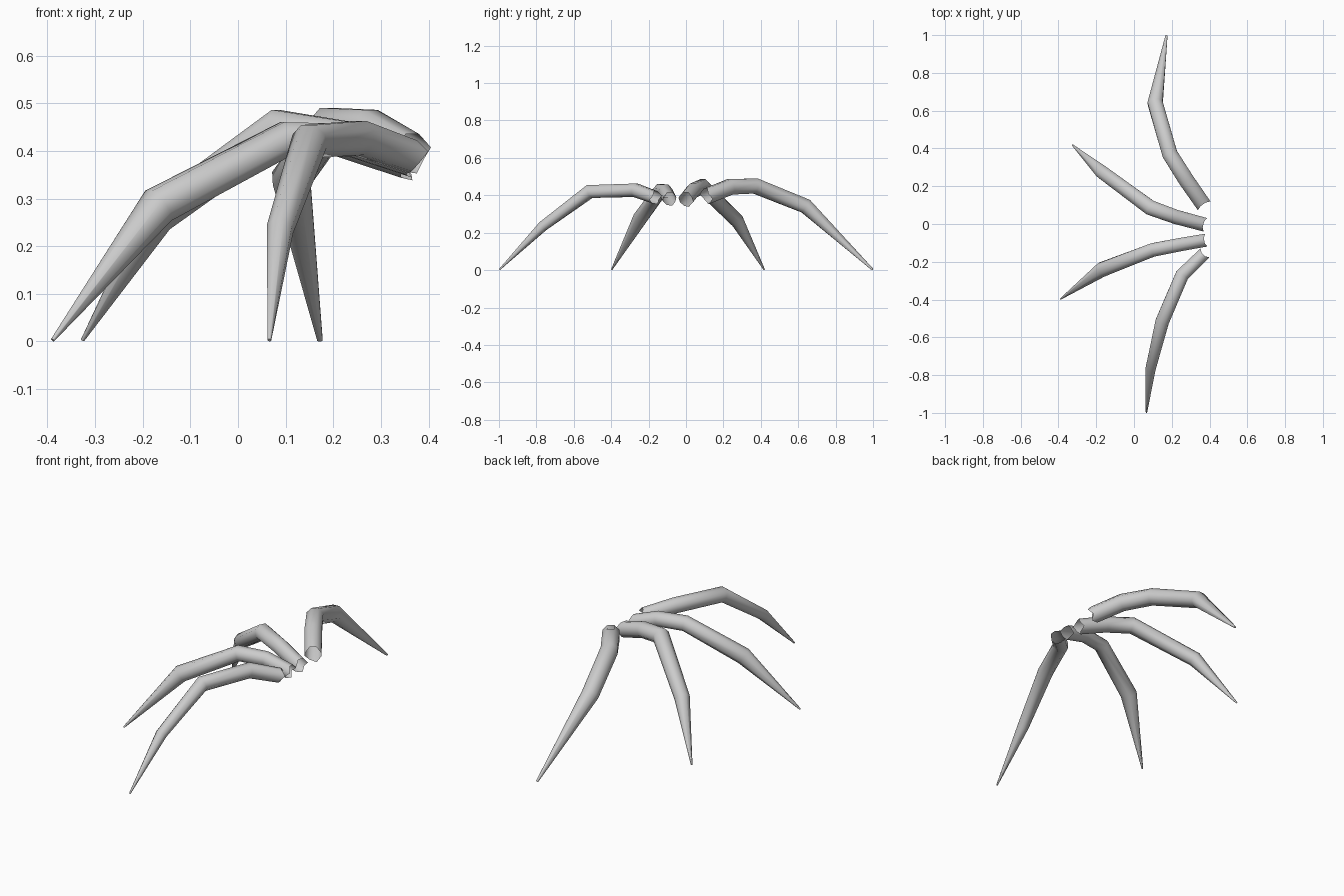
import bpy, bmesh, math
from mathutils import Vector

if "Cube" in bpy.data.objects:
    bpy.data.objects.remove(bpy.data.objects["Cube"])

SIDES = 8


def leg(name, path):
    """Tapered tube along (x, y, z, radius) points from root to claw tip; root is left open."""
    pts = [Vector(p[:3]) for p in path]
    bm = bmesh.new()
    rings = []
    for i, p in enumerate(pts):
        # ring lies in the plane bisecting the two neighbouring segments
        before = (p - pts[i - 1]).normalized() if i else Vector()
        after = (pts[i + 1] - p).normalized() if i < len(pts) - 1 else Vector()
        t = (before + after).normalized()
        side = t.cross(Vector((0, 0, 1))).normalized()
        up = side.cross(t)
        ring = []
        for k in range(SIDES):
            a = 2 * math.pi * (k + 0.5) / SIDES
            co = p + (side * math.cos(a) + up * math.sin(a)) * path[i][3]
            if i == 0:  # torn edge at the root
                co -= t * (0.012 if k % 3 == 0 else -0.006)
            if i == len(pts) - 1:
                co.z = max(co.z, 0)
            ring.append(bm.verts.new(co))
        rings.append(ring)
    for a, b in zip(rings, rings[1:]):
        for k in range(SIDES):
            n = (k + 1) % SIDES
            bm.faces.new((a[k], a[n], b[n], b[k]))
    bm.faces.new(rings[-1])
    bmesh.ops.recalc_face_normals(bm, faces=bm.faces)
    me = bpy.data.meshes.new(name)
    bm.to_mesh(me)
    bm.free()
    ob = bpy.data.objects.new(name, me)
    bpy.context.collection.objects.link(ob)
    bpy.context.view_layer.objects.active = ob
    ob.select_set(True)
    bpy.ops.object.shade_smooth_by_angle(angle=math.radians(60))
    ob.select_set(False)


# Four bent legs fanning out from the missing body
leg("back_outer_leg", [
    (0.362, 0.11, 0.395, 0.044), (0.275, 0.235, 0.445, 0.045),
    (0.19, 0.37, 0.45, 0.044), (0.112, 0.64, 0.342, 0.043), (0.172, 0.997, 0.003, 0.006)])
leg("back_inner_leg", [
    (0.362, 0.0, 0.377, 0.040), (0.22, 0.038, 0.425, 0.041),
    (0.085, 0.087, 0.447, 0.043), (-0.17, 0.275, 0.262, 0.038), (-0.326, 0.418, 0.003, 0.004)])
leg("front_inner_leg", [
    (0.367, -0.088, 0.38, 0.037), (0.24, -0.11, 0.422, 0.038),
    (0.10, -0.137, 0.425, 0.039), (-0.167, -0.24, 0.285, 0.042), (-0.389, -0.397, 0.003, 0.004)])
leg("front_outer_leg", [
    (0.365, -0.163, 0.388, 0.036), (0.255, -0.27, 0.427, 0.039),
    (0.15, -0.515, 0.42, 0.039), (0.088, -0.765, 0.235, 0.029), (0.066, -0.997, 0.003, 0.004)])
